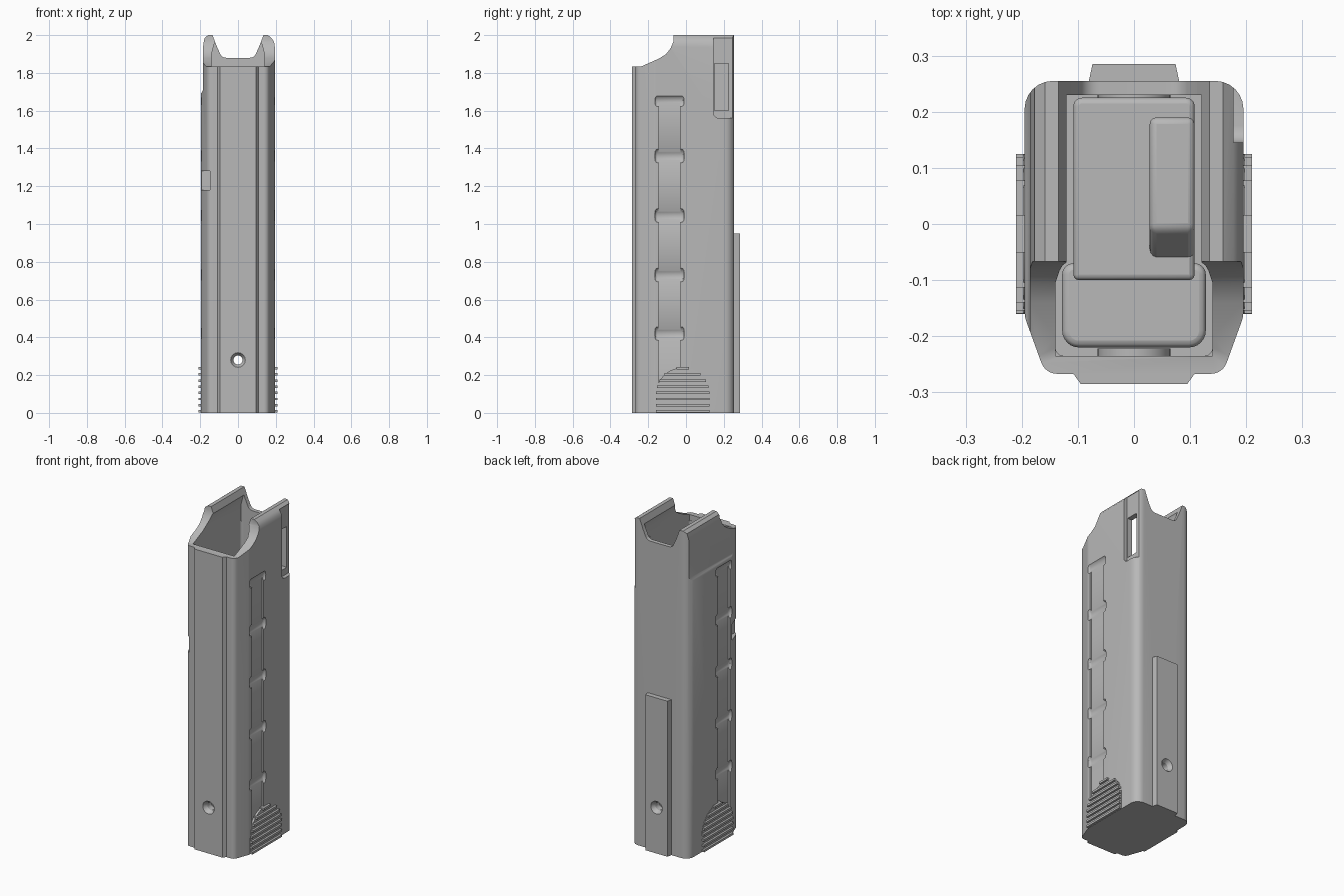
import bpy, bmesh, math
from mathutils import Vector

cube = bpy.data.objects.get("Cube")
if cube:
    bpy.data.objects.remove(cube, do_unlink=True)

grey = bpy.data.materials.new("matte_grey")
grey.use_nodes = True
grey.diffuse_color = (0.48, 0.48, 0.48, 1)
grey.node_tree.nodes["Principled BSDF"].inputs["Base Color"].default_value = (0.48, 0.48, 0.48, 1)


def rounded(corners, steps=6):
    """Outline from (u, v, radius) corners; a radius of 0 stays sharp."""
    out, n = [], len(corners)
    for i, (u, v, r) in enumerate(corners):
        p = Vector((u, v))
        if r == 0:
            out.append(p)
            continue
        a = (Vector(corners[i - 1][:2]) - p).normalized()
        b = (Vector(corners[(i + 1) % n][:2]) - p).normalized()
        half = a.angle(b) / 2
        centre = p + (a + b).normalized() * (r / math.sin(half))
        s, e = p + a * (r / math.tan(half)) - centre, p + b * (r / math.tan(half)) - centre
        sweep = s.angle_signed(e)
        for k in range(steps + 1):
            t = -sweep * k / steps
            out.append(centre + Vector((s.x * math.cos(t) - s.y * math.sin(t),
                                        s.x * math.sin(t) + s.y * math.cos(t))))
    return out


def mirrored(half):
    """Close a right-hand half outline by mirroring it in u."""
    return half + [(-c[0],) + tuple(c[1:]) for c in reversed(half)]


def prism(name, outline, axis, lo, hi, bevel=0):
    """Extrude a 2D outline along an axis."""
    place = {"x": lambda u, v, w: (w, u, v),
             "y": lambda u, v, w: (u, w, v),
             "z": lambda u, v, w: (u, v, w)}[axis]
    bm = bmesh.new()
    rings = [[bm.verts.new(place(p[0], p[1], w)) for p in outline] for w in (lo, hi)]
    bm.faces.new(rings[0])
    bm.faces.new(rings[1])
    n = len(outline)
    for i in range(n):
        j = (i + 1) % n
        bm.faces.new((rings[0][i], rings[0][j], rings[1][j], rings[1][i]))
    bmesh.ops.recalc_face_normals(bm, faces=bm.faces)
    me = bpy.data.meshes.new(name)
    bm.to_mesh(me)
    bm.free()
    me.materials.append(grey)
    ob = bpy.data.objects.new(name, me)
    bpy.context.collection.objects.link(ob)
    if bevel:
        m = ob.modifiers.new("edge", "BEVEL")
        m.width, m.segments, m.limit_method = bevel, 3, "ANGLE"
    return ob


def box(name, x, y, z, bevel=0):
    return prism(name, [(x[0], y[0]), (x[1], y[0]), (x[1], y[1]), (x[0], y[1])], "z", *z, bevel)


def circle(u, v, r, n=32):
    return [(u + r * math.cos(2 * math.pi * i / n), v + r * math.sin(2 * math.pi * i / n)) for i in range(n)]


def combine(ob, tool, operation="DIFFERENCE"):
    tool.hide_render = True
    m = ob.modifiers.new("shape", "BOOLEAN")
    m.object, m.operation, m.solver = tool, operation, "EXACT"
    bpy.ops.object.select_all(action="DESELECT")
    bpy.context.view_layer.objects.active = ob
    ob.select_set(True)
    bpy.ops.object.modifier_apply(modifier=m.name)
    bpy.data.objects.remove(tool, do_unlink=True)


# Outer tube with the raised front rail
body = prism("body", rounded(mirrored([
    (0.095, -0.285, 0), (0.108, -0.267, 0), (0.158, -0.267, 0.03),
    (0.195, -0.165, 0.06), (0.195, 0.255, 0.05)])), "z", 0, 2)

# Hollow inside, narrowing between the feed lips
combine(body, prism("cavity", rounded(mirrored([(0.14, -0.235, 0.015), (0.14, 0.23, 0.015)])),
                    "z", 0.05, 1.85))
combine(body, prism("lip_hollow", mirrored([(0.14, 1.8), (0.14, 1.9), (0.127, 1.95), (0.11, 1.98)]),
                    "y", -0.235, 0.23))

# Low sloping front, open throat and rounded lip shoulders
combine(body, prism("front_cut", [(-0.4, 2.1), (-0.4, 1.835), (-0.235, 1.835), (-0.14, 1.877),
                                  (-0.105, 1.9), (-0.082, 1.93), (-0.067, 1.965), (-0.067, 2.1)],
                    "x", -0.4, 0.4))
combine(body, prism("throat_cut", rounded(mirrored([(0.085, 1.88, 0.035), (0.112, 1.94, 0.02),
                                                    (0.136, 2.003, 0), (0.136, 2.1, 0)])),
                    "y", -0.4, 0.4))
for s, edge in ((1, 0.195), (-1, 0.185)):
    combine(body, prism("shoulder_cut", [(s * x, z) for x, z in (
        (0.157, 2.001), (0.177, 1.985), (edge - 0.004, 1.965), (edge + 0.001, 1.93), (0.4, 1.93), (0.4, 2.1),
        (0.157, 2.1))], "y", -0.4, 0.4))

# Shallow flat on the upper right side, with a sloping ledge
combine(body, prism("flat_cut", [(-0.3, 1.69), (-0.196, 1.69), (-0.185, 1.71), (-0.185, 2.1), (-0.3, 2.1)],
                    "y", -0.4, 0.4))

# Catch recess and window on the upper left side
combine(body, prism("catch_recess", rounded([(0.145, 1.56, 0.03), (0.3, 1.56, 0),
                                             (0.3, 1.985, 0), (0.145, 1.985, 0)]), "x", 0.172, 0.3))
combine(body, box("catch_window", (0.1, 0.3), (0.15, 0.225), (1.6, 1.85)))

# Small notch on the right front corner
combine(body, box("corner_notch", (-0.3, -0.147), (-0.3, -0.165), (1.18, 1.28)))

# Side channels with cross grooves
for s in (1, -1):
    lo, hi = sorted((s * 0.184, s * 0.3))
    combine(body, box("side_channel", (lo, hi), (-0.145, -0.03), (0.1, 1.655)))
    for z in (0.42, 0.73, 1.045, 1.36, 1.65):
        combine(body, prism("cross_groove", circle(s * 0.222, z, 0.045 if z < 1.6 else 0.039),
                            "y", -0.165, -0.01, 0.014))

# Back strip
combine(body, prism("back_strip", mirrored([(0.08, 0.25), (0.08, 0.257), (0.074, 0.285)]),
                    "z", 0, 0.95), "UNION")

# Screw bosses inside, then countersunk screw holes
for lo, hi in ((-0.25, -0.222), (0.222, 0.245)):
    combine(body, prism("screw_boss", circle(0, 0.28, 0.065), "y", lo, hi), "UNION")
for s in (-1, 1):
    lo, hi = sorted((s * 0.2, s * 0.3))
    combine(body, prism("screw_hole", circle(0, 0.28, 0.024), "y", lo, hi))
    sink = prism("countersink", circle(0, 0.28, 0.04), "y", lo, hi)
    for v in sink.data.vertices:
        if abs(v.co.y) < 0.25:
            v.co = Vector((v.co.x * 0.6, s * 0.262, 0.28 + (v.co.z - 0.28) * 0.6))
        else:
            v.co.y = s * 0.287
    combine(body, sink)

# Ridged grip pads at the foot
parts = [body]
for side, s in (("left", 1), ("right", -1)):
    pad = [(-0.16, 0), (0.125, 0)] + [
        (-0.0175 + 0.1425 * math.cos(a), 0.097 + 0.1425 * math.sin(a))
        for a in [math.pi * i / 20 for i in range(21)]]
    parts.append(prism(side + "_grip_pad", pad, "x", *sorted((s * 0.175, s * 0.197))))
    for i in range(8):
        z = 0.002 + i * 0.0325
        reach = 0.1425 * math.sqrt(max(0.05, 1 - (max(0, z + 0.006 - 0.097) / 0.1425) ** 2))
        x = sorted((s * 0.18, s * 0.21))
        parts.append(box(f"{side}_grip_ridge_{i + 1}", x, (-0.0175 - reach, -0.0175 + reach), (z, z + 0.013)))

# Follower inside the tube: block, stepped rear deck and raised guide
parts.append(prism("follower_block", rounded(mirrored([(0.128, -0.22, 0.03), (0.128, -0.07, 0.02)])),
                   "z", 1.15, 1.4, 0.012))
parts.append(prism("follower_deck", rounded(mirrored([(0.108, -0.1, 0), (0.108, 0.225, 0.015)])),
                   "z", 1.15, 1.43, 0.01))
guide = prism("follower_guide", [(-0.08, 1.4), (-0.01, 1.5), (0.19, 1.5), (0.19, 1.4)],
              "x", 0.028, 0.108, 0.012)
parts.append(guide)

# Smooth curved faces, keep crisp edges
bpy.ops.object.select_all(action="DESELECT")
for ob in parts:
    ob.select_set(True)
bpy.context.view_layer.objects.active = body
bpy.ops.object.shade_smooth_by_angle(angle=math.radians(30))
